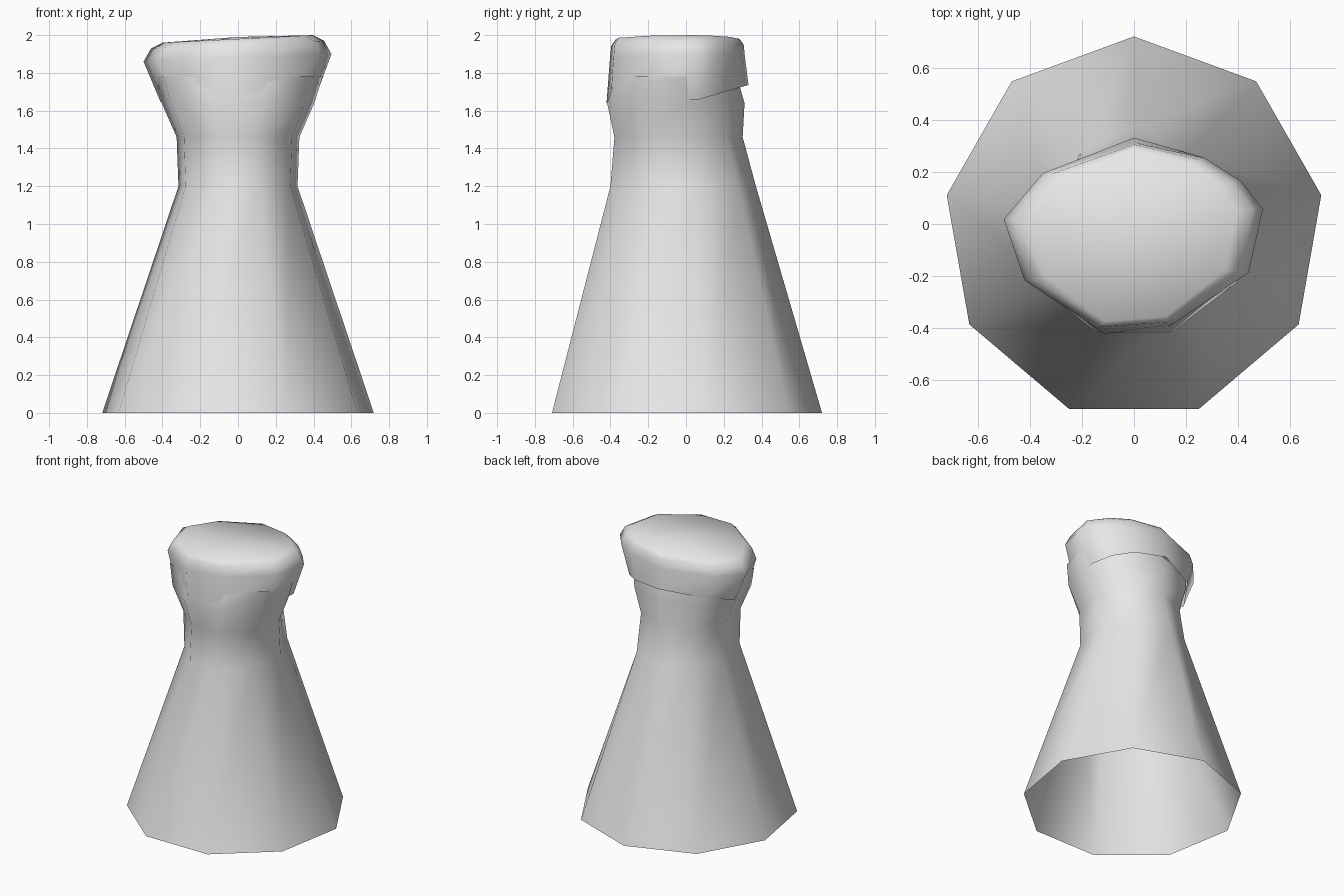
import bpy
import bmesh
from math import sin, cos, tau

cube = bpy.data.objects.get("Cube")
if cube:
    bpy.data.objects.remove(cube, do_unlink=True)

grey = bpy.data.materials.new("light_grey")
grey.use_nodes = True
colour = (0.8, 0.8, 0.8, 1)
grey.diffuse_color = colour
grey.node_tree.nodes["Principled BSDF"].inputs["Base Color"].default_value = colour


def loft(name, rings, cap_centre=None):
    """Skin a stack of closed rings, optionally closing the last with a fan."""
    bm = bmesh.new()
    loops = [[bm.verts.new(p) for p in ring] for ring in rings]
    n = len(loops[0])
    for low, high in zip(loops, loops[1:]):
        for i in range(n):
            j = (i + 1) % n
            bm.faces.new((low[i], low[j], high[j], high[i]))
    if cap_centre:
        tip = bm.verts.new(cap_centre)
        for i in range(n):
            bm.faces.new((loops[-1][i], loops[-1][(i + 1) % n], tip))
    for face in bm.faces:
        face.smooth = True
    mesh = bpy.data.meshes.new(name)
    bm.to_mesh(mesh)
    bm.free()
    mesh.materials.append(grey)
    obj = bpy.data.objects.new(name, mesh)
    bpy.context.collection.objects.link(obj)
    return obj


# Flared body, pinched at the neck and open underneath: z, x radius, y radius, y centre
SIDES = 9
body_levels = [
    (0, 0.73, 0.737, -0.017),
    (1.2, 0.32, 0.397, -0.027),
    (1.46, 0.33, 0.35, -0.05),
    (1.64, 0.41, 0.375, -0.065),
    (1.78, 0.455, 0.33, -0.06),
]


def body_ring(z, rx, ry, cy):
    angles = [tau * i / SIDES for i in range(SIDES)]
    return [(-rx * sin(a), cy + ry * cos(a), z) for a in angles]


loft("body", [body_ring(*level) for level in body_levels])

# Lopsided head: one outline, scaled at each level
outline = [(-0.5, 0.02), (-0.42, -0.22), (-0.14, -0.41), (0.15, -0.39),
           (0.44, -0.19), (0.495, 0.06), (0.41, 0.17), (0.27, 0.26),
           (0, 0.32), (-0.35, 0.2)]
head_levels = [  # z, x scale, y scale, rise toward the back
    (1.64, 0.82, 1.03, 0.3),
    (1.88, 1.0, 0.98, 0),
    (1.95, 0.92, 0.96, 0),
    (1.98, 0.8, 0.9, 0),
]


def head_ring(z, sx, sy, rise):
    tilt = 0.04 if z > 1.7 else 0
    return [(x * sx, -0.05 + (y + 0.05) * sy, z + tilt * x + rise * max(y, 0))
            for x, y in outline]


loft("head", [head_ring(*level) for level in head_levels], (0, -0.05, 1.99))
